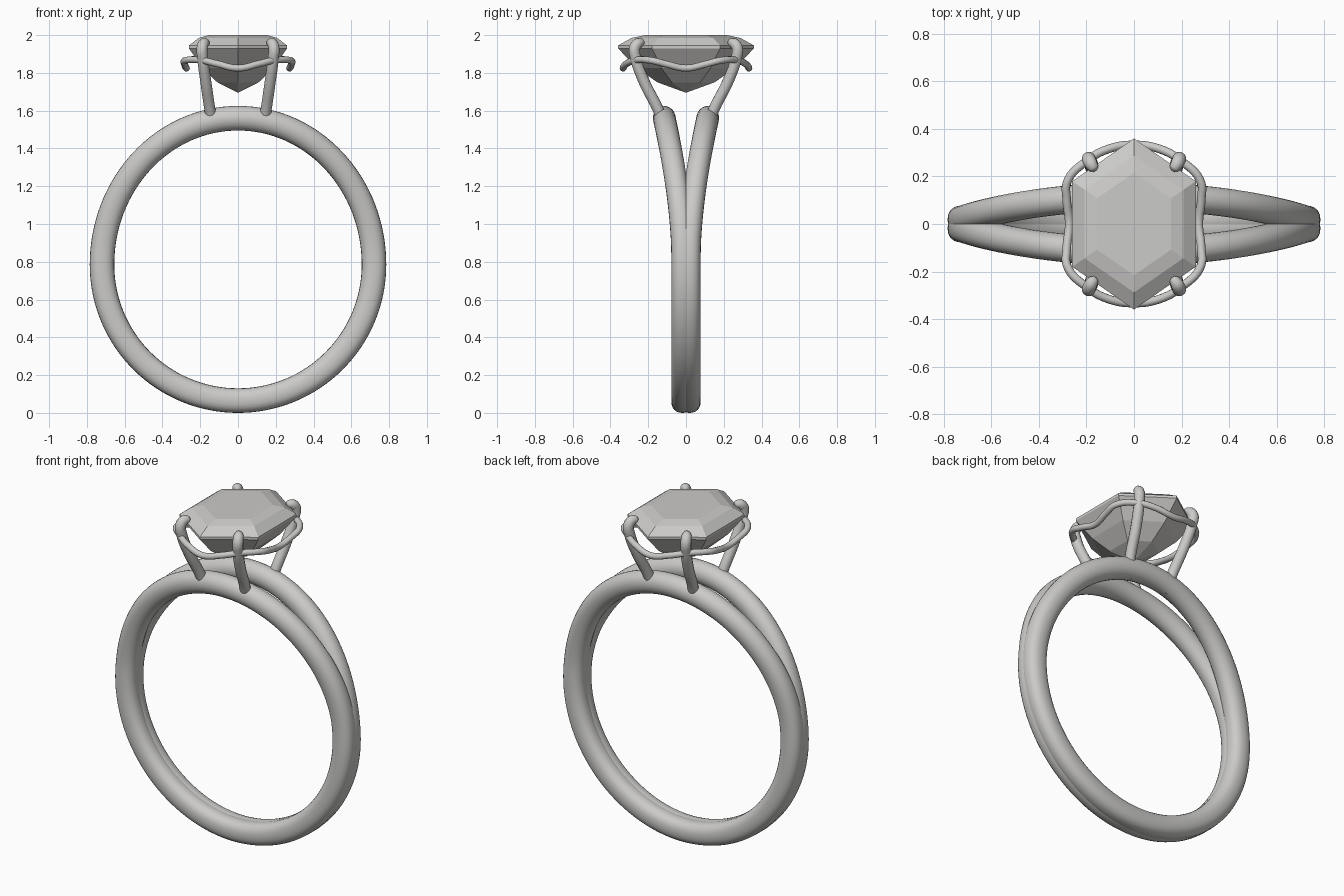
import bpy, bmesh, math
from mathutils import Vector

cube = bpy.data.objects.get("Cube")
if cube:
    bpy.data.objects.remove(cube, do_unlink=True)


def material(name, colour):
    mat = bpy.data.materials.new(name)
    mat.use_nodes = True
    mat.diffuse_color = colour
    mat.node_tree.nodes["Principled BSDF"].inputs["Base Color"].default_value = colour
    return mat


silver = material("pale silver", (0.6, 0.595, 0.58, 1))


def add_mesh(name, bm, smooth):
    bmesh.ops.recalc_face_normals(bm, faces=bm.faces)
    for face in bm.faces:
        face.smooth = smooth
    mesh = bpy.data.meshes.new(name)
    bm.to_mesh(mesh)
    bm.free()
    mesh.materials.append(silver)
    obj = bpy.data.objects.new(name, mesh)
    bpy.context.collection.objects.link(obj)
    return obj


def bridge(bm, a, b):
    n = len(a)
    for i in range(n):
        bm.faces.new((a[i], a[(i + 1) % n], b[(i + 1) % n], b[i]))


def band(name, side, steps=128, sides=24):
    """One strand of the split shank: merged below, spreading towards the top."""
    bm = bmesh.new()
    rings = []
    for i in range(steps):
        a = 2 * math.pi * i / steps
        height = 0.775 if math.cos(a) > 0 else 0.72
        z = 0.785 + height * math.cos(a)
        spread = max(0, (z - 0.85) / 0.71)
        centre = Vector((0.72 * math.sin(a), side * (0.018 + 0.097 * spread ** 1.6), z))
        outward = Vector((math.sin(a) / 0.72, 0, math.cos(a) / height)).normalized()
        power = 2 / (2.35 - 0.35 * min(1, spread))
        ring = []
        for k in range(sides):
            t = 2 * math.pi * k / sides
            c, s = math.cos(t), math.sin(t)
            u = math.copysign(abs(c) ** power, c) * 0.065
            v = math.copysign(abs(s) ** power, s) * 0.06
            ring.append(bm.verts.new(centre + outward * u + Vector((0, v, 0))))
        rings.append(ring)
    for i in range(steps):
        bridge(bm, rings[i], rings[(i + 1) % steps])
    return add_mesh(name, bm, True)


def wire(name, points, radius, closed=False):
    """Smooth round wire; each point is x, y, z and a relative thickness."""
    curve = bpy.data.curves.new(name, "CURVE")
    curve.dimensions = "3D"
    curve.bevel_depth = radius
    curve.bevel_resolution = 4
    curve.resolution_u = 8
    curve.use_fill_caps = True
    spline = curve.splines.new("BEZIER")
    spline.bezier_points.add(len(points) - 1)
    for bp, (x, y, z, r) in zip(spline.bezier_points, points):
        bp.co = (x, y, z)
        bp.radius = r
        bp.handle_left_type = bp.handle_right_type = "AUTO"
    spline.use_cyclic_u = closed
    curve.materials.append(silver)
    obj = bpy.data.objects.new(name, curve)
    bpy.context.collection.objects.link(obj)
    bpy.ops.object.select_all(action="DESELECT")
    obj.select_set(True)
    bpy.context.view_layer.objects.active = obj
    bpy.ops.object.convert(target="MESH")
    bpy.ops.object.shade_smooth_by_angle(angle=math.radians(50))


# Split shank
band("front_band", -1)
band("back_band", 1)

# Four claws, from the inside of the band to the hooked tips
claw = [(0.13, 0.11, 1.483, 0.5), (0.132, 0.112, 1.5, 0.95), (0.148, 0.145, 1.6, 1),
        (0.17, 0.22, 1.75, 1), (0.187, 0.267, 1.88, 1), (0.19, 0.272, 1.93, 1),
        (0.182, 0.255, 1.955, 0.95), (0.169, 0.234, 1.959, 0.75), (0.163, 0.224, 1.958, 0.3)]
for sx, x_name in ((1, "left"), (-1, "right")):
    for sy, y_name in ((-1, "front"), (1, "back")):
        wire(f"{y_name}_{x_name}_claw", [(sx * x, sy * y, z, r) for x, y, z, r in claw], 0.03)

# Wavy gallery wire, mirrored from one quarter
quarter = [(0.273, 0, 1.825), (0.283, 0.1, 1.845), (0.28, 0.18, 1.865),
           (0.2, 0.265, 1.868), (0.11, 0.315, 1.848), (0, 0.333, 1.825)]
half = quarter + [(-x, y, z) for x, y, z in quarter[-2::-1]]
loop = half + [(x, -y, z) for x, y, z in half[-2:0:-1]]
wire("gallery_wire", [(*p, 1) for p in loop], 0.018, closed=True)

# Faceted long hexagonal gem, stacked from scaled outlines
outline = [(0, 0.36), (-0.26, 0.18), (-0.26, -0.18), (0, -0.36), (0.26, -0.18), (0.26, 0.18)]
tiers = [(0.6, 2.0), (0.8, 1.985), (1, 1.945), (1, 1.93), (0.72, 1.825), (0.42, 1.75)]
bm = bmesh.new()
levels = [[bm.verts.new((x * s, y * s, z)) for x, y in outline] for s, z in tiers]
bm.faces.new(levels[0])
for upper, lower in zip(levels, levels[1:]):
    bridge(bm, upper, lower)
culet = bm.verts.new((0, 0, 1.695))
for i in range(6):
    bm.faces.new((levels[-1][i], levels[-1][(i + 1) % 6], culet))
add_mesh("gem", bm, False)
